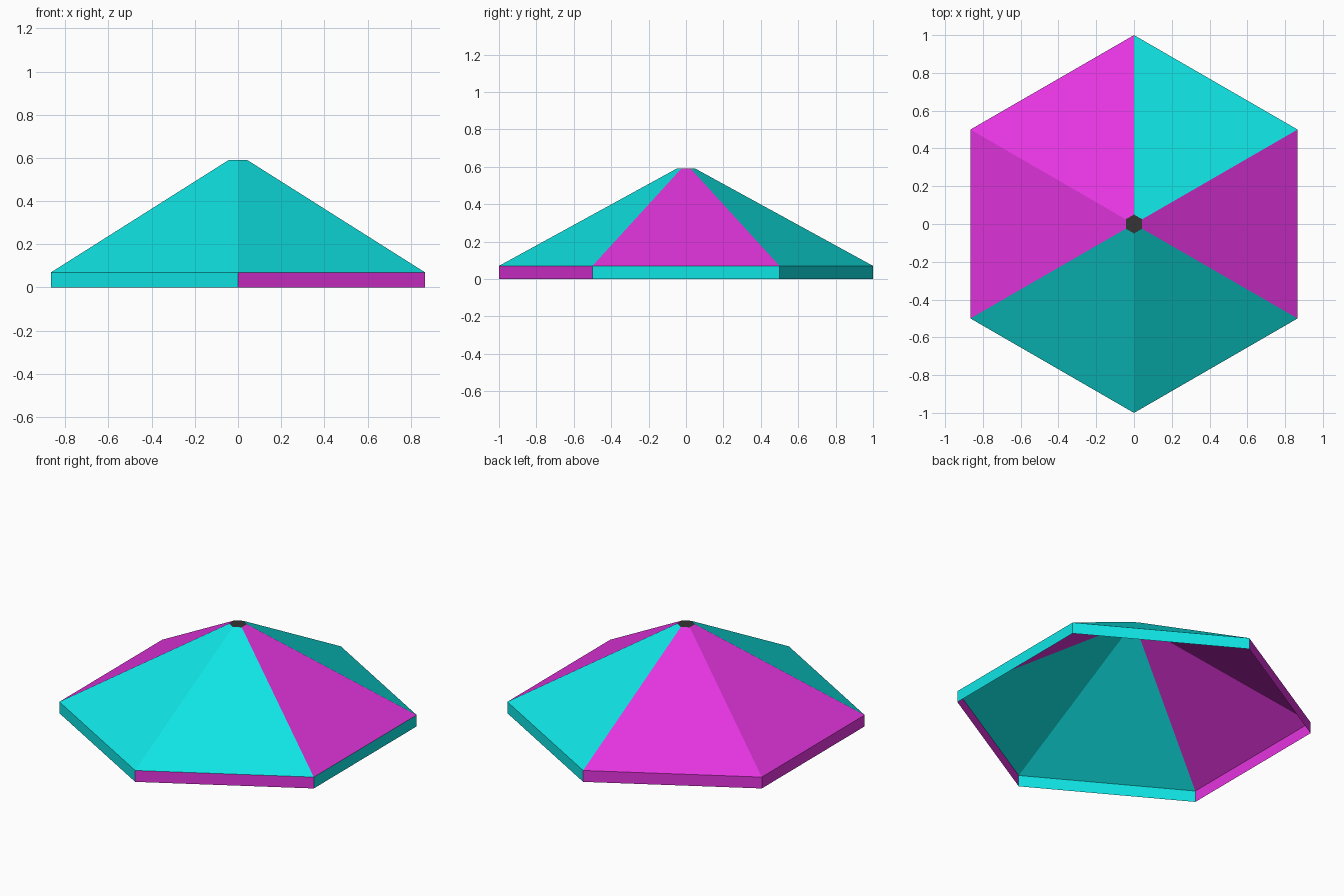
import bpy, bmesh, math

if "Cube" in bpy.data.objects:
    bpy.data.objects.remove(bpy.data.objects["Cube"])

SIDES = 6
RIM_R, CAP_R = 1.0, 0.05
Z_HEM, Z_RIM, Z_TOP = 0.0, 0.07, 0.59


def material(name, rgb):
    m = bpy.data.materials.new(name)
    m.diffuse_color = (*rgb, 1)
    m.use_nodes = True
    m.node_tree.nodes["Principled BSDF"].inputs["Base Color"].default_value = m.diffuse_color
    return m


cyan = material("cyan cloth", (0.005, 0.78, 0.78))
magenta = material("magenta cloth", (0.78, 0.035, 0.74))
dark = material("dark cap", (0.035, 0.035, 0.035))


def ring(bm, r, z):
    # Hexagon with corners on the +y and -y axes
    angles = [math.radians(-30 + 60 * i) for i in range(SIDES)]
    return [bm.verts.new((r * math.cos(a), r * math.sin(a), z)) for a in angles]


def finish(bm, name, mats):
    me = bpy.data.meshes.new(name)
    bm.to_mesh(me)
    bm.free()
    for m in mats:
        me.materials.append(m)
    ob = bpy.data.objects.new(name, me)
    bpy.context.collection.objects.link(ob)


def band(name, low, high, colours):
    # Open six-sided band; one colour index per side, starting at +x
    bm = bmesh.new()
    a, b = ring(bm, *low), ring(bm, *high)
    for i, c in enumerate(colours):
        j = (i + 1) % SIDES
        bm.faces.new((a[i], a[j], b[j], b[i])).material_index = c
    finish(bm, name, (cyan, magenta))


# Sloping cloth panels and hanging edge strip (0 cyan, 1 magenta)
band("canopy", (RIM_R, Z_RIM), (CAP_R, Z_TOP), (1, 0, 1, 1, 0, 0))
band("valance", (RIM_R, Z_HEM), (RIM_R, Z_RIM), (0, 0, 1, 1, 0, 1))

# Flat cap closing the top
bm = bmesh.new()
bm.faces.new(ring(bm, CAP_R, Z_TOP))
finish(bm, "top_cap", (dark,))
